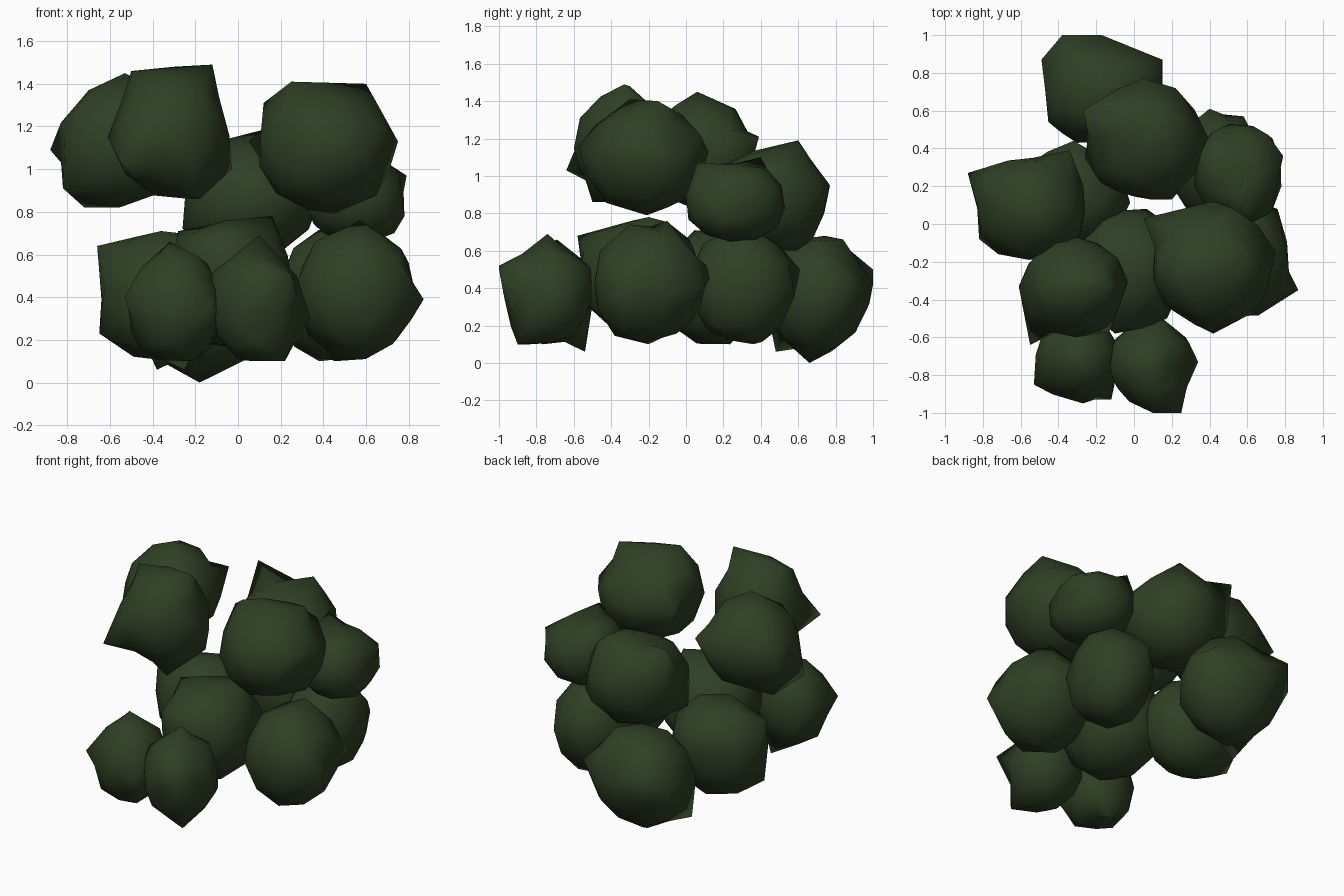
import bpy
import bmesh
import random
from mathutils import Vector, Euler

random.seed(7)

default_cube = bpy.data.objects.get("Cube")
if default_cube:
    bpy.data.objects.remove(default_cube, do_unlink=True)


def make_material(name, colour):
    material = bpy.data.materials.new(name)
    material.use_nodes = True
    material.diffuse_color = colour
    shader = material.node_tree.nodes["Principled BSDF"]
    shader.inputs["Base Color"].default_value = colour
    shader.inputs["Roughness"].default_value = 1
    return material


foliage_green = make_material("dark foliage green", (.028, .05, .018, 1))


def rounded_box_point(direction, fullness=2.2):
    """Push a unit direction out to a shape between a ball and a box."""
    total = sum(abs(component) ** fullness for component in direction)
    return direction / total ** (1 / fullness)


def fit_to_bounds(vertices, low, high):
    """Size one lumpy ball so that it fills its own extents."""
    for axis in range(3):
        values = [vertex.co[axis] for vertex in vertices]
        smallest, largest = min(values), max(values)
        scale = (high[axis] - low[axis]) / (largest - smallest)
        for vertex in vertices:
            vertex.co[axis] = low[axis] + (vertex.co[axis] - smallest) * scale


def pull_corner(vertices, centre, corner, used):
    """Move the best aligned free vertex out to a pointed corner."""
    target = Vector(corner)
    aim = (target - centre).normalized()
    free = [vertex for vertex in vertices if vertex not in used]
    nearest = max(free, key=lambda vertex: (vertex.co - centre).normalized().dot(aim))
    nearest.co = target
    used.add(nearest)


def make_clump(name, x_range, y_range, z_range, corners):
    """One faceted, softly shaded clump of leaves."""
    low, high = (Vector(ends) for ends in zip(x_range, y_range, z_range))
    centre = (low + high) / 2
    mesh = bpy.data.meshes.new(name)
    bm = bmesh.new()
    bmesh.ops.create_icosphere(bm, subdivisions=2, radius=1)
    vertices = list(bm.verts)
    turn = Euler([random.uniform(0, 3) for axis in range(3)]).to_matrix()
    for vertex in vertices:
        direction = (turn @ vertex.co).normalized()
        vertex.co = rounded_box_point(direction) * random.uniform(.95, 1.04)
    fit_to_bounds(vertices, low, high)
    used = set()
    for corner in corners:
        pull_corner(vertices, centre, corner, used)
    bmesh.ops.recalc_face_normals(bm, faces=bm.faces)
    for face in bm.faces:
        face.smooth = True
    bm.to_mesh(mesh)
    bm.free()
    mesh.materials.append(foliage_green)
    clump = bpy.data.objects.new(name, mesh)
    bpy.context.scene.collection.objects.link(clump)


# Lower layer of clumps
make_clump("lower_back_clump", (-.47, .15), (.43, .98), (.04, .68),
           [(-.18, .66, 0), (-.38, 1, .5), (-.17, 1, .42), (.15, .87, .45),
            (-.38, .48, .06), (-.49, .87, .4), (-.1, .84, .66)])
make_clump("lower_back_left_clump", (.2, .67), (.02, .58), (.1, .72),
           [(.4, .61, .5), (.58, .57, .42)])
make_clump("lower_left_clump", (.28, .82), (-.49, .1), (.11, .73),
           [(.87, -.35, .39), (.57, -.1, .76), (.6, -.3, .74), (.55, .15, .48),
            (.8, -.12, .56), (.45, -.2, .1), (.76, .08, .4)])
make_clump("lower_right_clump", (-.64, -.02), (-.12, .42), (.1, .71),
           [(-.66, .1, .64), (-.65, .1, .23), (-.32, .44, .6)])
make_clump("lower_middle_clump", (-.32, .25), (-.56, .08), (.16, .76),
           [(.16, -.2, .78), (-.1, -.58, .68), (-.28, -.2, .71)])
make_clump("lower_front_clump", (-.13, .31), (-.97, -.5), (.1, .61),
           [(.1, -.74, .69), (.25, -1, .5), (.34, -.73, .3), (.22, -.9, .1),
            (.1, -.46, .48), (.1, -1, .52), (-.14, -.75, .5)])
make_clump("lower_front_right_clump", (-.52, -.08), (-.93, -.5), (.1, .62),
           [(-.53, -.85, .4), (-.25, -.54, .06), (-.32, -.69, .66),
            (-.27, -.95, .4), (-.12, -.93, .35)])

# Upper layer of clumps
make_clump("upper_back_clump", (-.25, .36), (.13, .74), (.6, 1.15),
           [(.14, .6, 1.19), (-.27, .6, 1.19), (.4, .44, .9), (.05, .77, .95),
            (.22, .72, .95), (.1, .59, .6), (-.26, .35, .72), (.2, .13, .85)])
make_clump("upper_back_left_clump", (.32, .78), (0, .53), (.65, 1.07),
           [(.39, .4, 1.1), (.79, .36, .97), (.78, .2, .78), (.6, .06, 1.07)])
make_clump("upper_left_clump", (.1, .73), (-.54, .1), (.81, 1.38),
           [(.25, -.3, 1.41), (.6, -.15, 1.4), (.42, -.58, 1.15),
            (.75, -.15, 1.13), (.05, .03, 1.13), (.42, .12, 1.13),
            (.45, -.21, .79), (.12, -.2, 1.31), (.7, -.37, 1.1)])
make_clump("upper_front_right_clump", (-.57, -.04), (-.6, -.06), (.86, 1.44),
           [(-.12, -.33, 1.49), (-.5, -.33, 1.46), (-.03, -.3, 1),
            (-.55, -.64, 1.03), (-.61, -.33, 1.15), (-.3, -.3, 1.48),
            (-.18, -.5, .86), (-.13, -.57, 1.1)])
make_clump("upper_right_clump", (-.83, -.26), (-.19, .35), (.82, 1.4),
           [(-.88, .27, 1.09), (-.34, .39, 1.21), (-.53, .06, 1.45),
            (-.7, .1, 1.37), (-.82, -.08, .91), (-.72, .1, .82),
            (-.45, .24, 1.36)])
